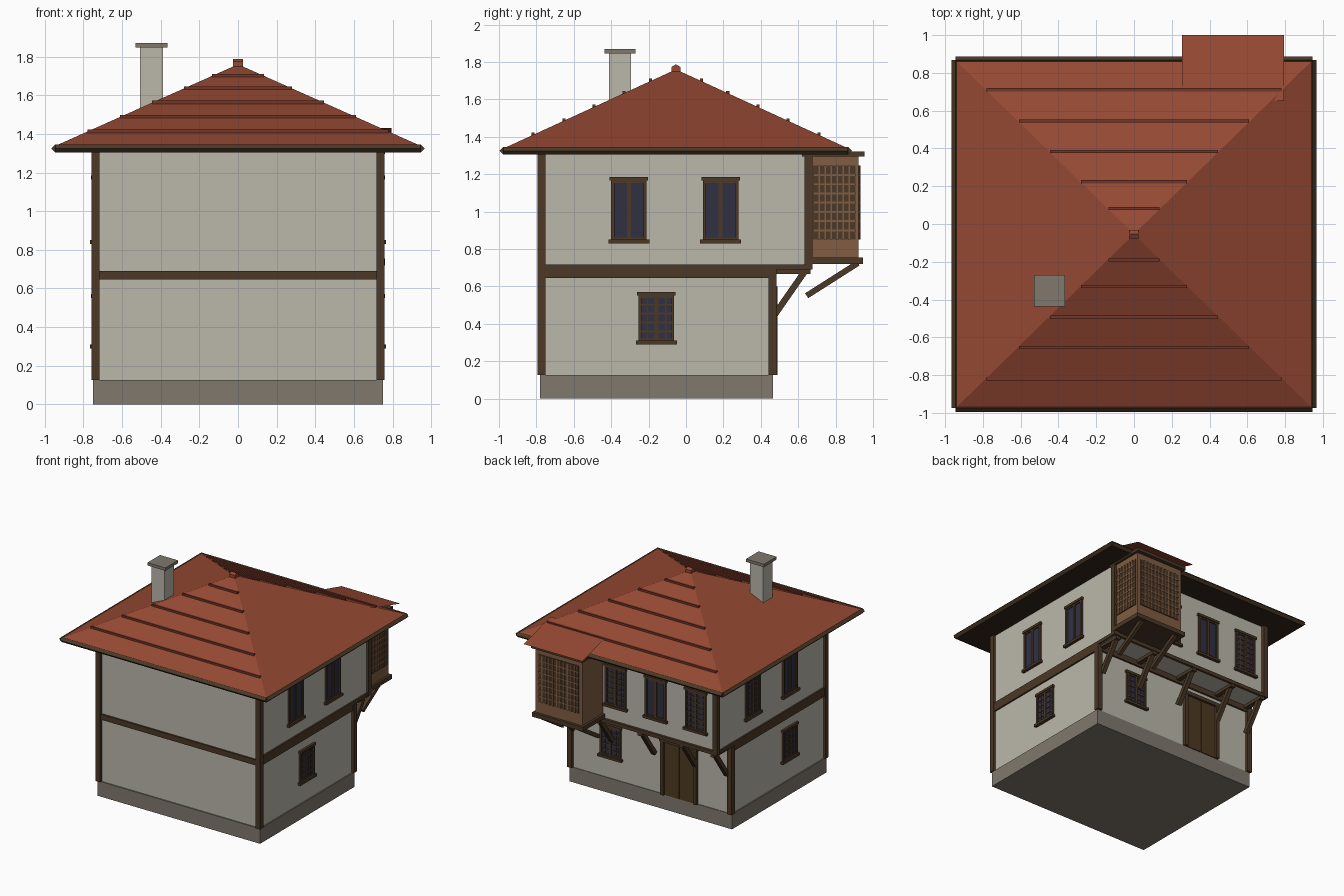
import bpy, bmesh, math
from mathutils import Matrix, Vector

cube = bpy.data.objects.get("Cube")
if cube:
    bpy.data.objects.remove(cube, do_unlink=True)


def material(name, *rgb):
    m = bpy.data.materials.new(name)
    m.use_nodes = True
    m.diffuse_color = (*rgb, 1)
    m.node_tree.nodes["Principled BSDF"].inputs["Base Color"].default_value = (*rgb, 1)
    return m


PLASTER = material("plaster", .5, .475, .41)
STONE = material("stone", .215, .19, .155)
TILE = material("roof_tile", .3, .066, .033)
BATTEN = material("dark_tile", .17, .036, .02)
TIMBER = material("dark_timber", .07, .04, .02)
WOOD = material("light_wood", .22, .108, .055)
DOOR = material("door_wood", .075, .042, .015)
GLASS = material("blue_glass", .03, .03, .055)
SOFFIT = material("soffit", .032, .019, .011)


def finish(name, bm, mat):
    bmesh.ops.recalc_face_normals(bm, faces=bm.faces)
    mesh = bpy.data.meshes.new(name)
    bm.to_mesh(mesh)
    bm.free()
    mesh.materials.append(mat)
    ob = bpy.data.objects.new(name, mesh)
    bpy.context.scene.collection.objects.link(ob)
    return ob


def boxes(name, mat, *spans):
    """Boxes from (x0, x1, y0, y1, z0, z1) joined in one object."""
    bm = bmesh.new()
    for s in spans:
        lo, hi = Vector(s[0::2]), Vector(s[1::2])
        size = [abs(v) for v in hi - lo]
        bmesh.ops.create_cube(bm, size=1, matrix=Matrix.Translation((lo + hi) / 2) @ Matrix.Diagonal((*size, 1)))
    return finish(name, bm, mat)


def rods(name, mat, ends, r, sides=4, turn=0.0):
    """Prisms between pairs of points, joined in one object."""
    bm = bmesh.new()
    for a, b in ends:
        a, b = Vector(a), Vector(b)
        rot = (b - a).to_track_quat('Z', 'Y').to_matrix().to_4x4()
        bmesh.ops.create_cone(bm, cap_ends=True, segments=sides, radius1=r, radius2=r, depth=(b - a).length,
                              matrix=Matrix.Translation((a + b) / 2) @ rot @ Matrix.Rotation(turn, 4, 'Z'))
    return finish(name, bm, mat)


def polygon(name, mat, verts, faces):
    bm = bmesh.new()
    vs = [bm.verts.new(v) for v in verts]
    for f in faces:
        bm.faces.new([vs[i] for i in f])
    return finish(name, bm, mat)


def on_wall(wall, u0, u1, z0, z1, depth, sink=.01):
    """Box span lying on a wall given as (axis, position, outward sign)."""
    axis, pos, sign = wall
    d = sorted((pos - sink * sign, pos + depth * sign))
    return (*d, u0, u1, z0, z1) if axis == 'x' else (u0, u1, *d, z0, z1)


RIGHT, LEFT = ('x', .74, 1), ('x', -.74, -1)
BACK_LOW, BACK_UP = ('y', .46, 1), ('y', .65, 1)

# Masonry
boxes("plinth", STONE, (-.75, .75, -.78, .465, 0, .125))
boxes("lower_walls", PLASTER, (-.74, .74, -.77, .46, .125, .69))
boxes("upper_walls", PLASTER, (-.74, .74, -.77, .65, .69, 1.31))

# Timber frame
posts = []
for x in (-.738, .738):
    for y, z0, z1 in ((-.772, .125, 1.31), (.462, .125, .69), (.655, .69, 1.31)):
        posts.append((x - .021, x + .021, y - .021, y + .021, z0, z1))
boxes("corner_posts", TIMBER, *posts)
boxes("floor_beams", TIMBER,
      (-.75, .75, -.785, -.76, .645, .69), (-.75, .75, .44, .475, .645, .69),
      (-.75, .75, .63, .67, .69, .72),
      *[(x - .015, x + .015, -.78, y, z0, z1) for x in (-.738, .738)
        for y, z0, z1 in ((.475, .645, .69), (.67, .69, .718))])

# Jetty joists and braces
brace_x = (-.71, -.42, -.04, .35, .71)
boxes("jetty_joists", TIMBER, *[(x - .02, x + .02, .45, .665, .665, .692) for x in brace_x])
rods("jetty_braces", TIMBER, [((x, .475, .45), (x, .635, .68)) for x in brace_x], .024, turn=math.pi / 4)


# Windows
def window(name, wall, u, z0, z1, grille):
    w = .095
    boxes(name + "_glass", GLASS, on_wall(wall, u - w, u + w, z0, z1, .004))
    bars = [(u - w, u - w + .017, z0, z1, .015), (u + w - .017, u + w, z0, z1, .015),
            (u - .01, u + .01, z0, z1, .012),
            (u - w, u + w, z0, z0 + .012, .012), (u - w, u + w, z1 - .012, z1, .012),
            (u - w - .008, u + w + .008, z1, z1 + .02, .02),
            (u - w - .014, u + w + .014, z0 - .02, z0, .025)]
    if grille:
        n = round((z1 - z0) / .045)
        for i in range(1, n):
            z = z0 + (z1 - z0) * i / n
            bars.append((u - w, u + w, z - .005, z + .005, .009))
        for s in (-.05, .05):
            bars.append((u + s - .003, u + s + .003, z0, z1, .009))
    boxes(name + "_frame", TIMBER, *[on_wall(wall, *b) for b in bars])


for label, wall, spots in (("right", RIGHT, ((-.305, 0), (.185, 0))),
                           ("left", LEFT, ((-.305, 0), (.185, 1))),
                           ("back", BACK_UP, ((-.55, 1), (-.18, 0), (.19, 1)))):
    for i, (u, grille) in enumerate(spots):
        window(f"{label}_upper_window_{i + 1}", wall, u, .85, 1.165, grille)
for label, wall, u in (("right", RIGHT, -.158), ("left", LEFT, -.3), ("back", BACK_LOW, .37)):
    window(label + "_lower_window", wall, u, .31, .55, True)

# Double door
boxes("door_leaves", DOOR, *[on_wall(BACK_LOW, a, b, .125, .57, .012) for a, b in ((-.41, -.272), (-.266, -.12))])
boxes("door_frame", TIMBER, *[on_wall(BACK_LOW, *b) for b in (
    (-.435, -.405, .125, .58, .028), (-.13, -.1, .125, .58, .028),
    (-.44, -.095, .57, .6, .03), (-.272, -.266, .125, .57, .006))])

# Projecting bay with lattice
bx, by = .525, .923
boxes("bay_body", WOOD, (bx - .215, bx + .215, .64, by, .755, 1.3))
boxes("bay_floor", TIMBER, (bx - .235, bx + .235, .64, .945, .72, .755))
boxes("bay_top_plate", TIMBER, (bx - .235, bx + .235, .62, .955, 1.295, 1.32))
rods("bay_braces", TIMBER, [((x, .645, .55), (x, .92, .725)) for x in (.36, .69)], .022, turn=math.pi / 4)
for label, wall, u0, u1, cols in (("side", ('x', bx + .215, 1), .68, .905, 7),
                                  ("back", ('y', by, 1), bx - .185, bx + .185, 11)):
    boxes(f"bay_{label}_panel", TIMBER, on_wall(wall, u0, u1, .85, 1.245, .006))
    bars = []
    for i in range(1, cols):
        u = u0 + (u1 - u0) * i / cols
        bars.append(on_wall(wall, u - .005, u + .005, .85, 1.245, .011))
    for i in range(1, 8):
        z = .85 + .395 * i / 8
        bars.append(on_wall(wall, u0, u1, z - .005, z + .005, .01))
    boxes(f"bay_{label}_lattice", WOOD, *bars)
polygon("bay_roof", TILE, [(bx - .27, .65, 1.43), (bx + .27, .65, 1.43), (bx + .27, 1, 1.335), (bx - .27, 1, 1.335)],
        [(0, 1, 2, 3)])

# Hipped roof
ex, y0, y1, ez = .945, -.975, .867, 1.338
apex = Vector((0, (y0 + y1) / 2, 1.76))
corners = [(-ex, y0, ez), (ex, y0, ez), (ex, y1, ez), (-ex, y1, ez)]
polygon("roof", TILE, corners + [apex], [(0, 1, 4), (1, 2, 4), (2, 3, 4), (3, 0, 4), (3, 2, 1, 0)])
boxes("eave_soffit", SOFFIT, (-ex, ex, y0, y1, 1.308, 1.336))
edge = [(x, y, 1.325) for x, y, _ in corners]
rods("eave_fascia", TIMBER, [(edge[i], edge[(i + 1) % 4]) for i in range(4)], .021)

# Tile courses on the front and back slopes
courses = []
for half in (.135, .28, .445, .61, .78):
    t = half / ex + .005
    for y in (y0, y1):
        p = apex.lerp(Vector((0, y, ez)), t) + Vector((0, 0, .004))
        courses.append((p - Vector((half, 0, 0)), p + Vector((half, 0, 0))))
rods("tile_courses", BATTEN, courses, .012, turn=math.pi / 4)
rods("roof_finial", TILE, [(apex - Vector((.025, 0, 0)), apex + Vector((.025, 0, 0)))], .027, 6)

# Chimney
cx, cy = -.447, -.353
boxes("chimney", PLASTER, (cx - .06, cx + .06, cy - .06, cy + .06, 1.4, 1.848))
boxes("chimney_cap", STONE, (cx - .083, cx + .083, cy - .083, cy + .083, 1.846, 1.87))
